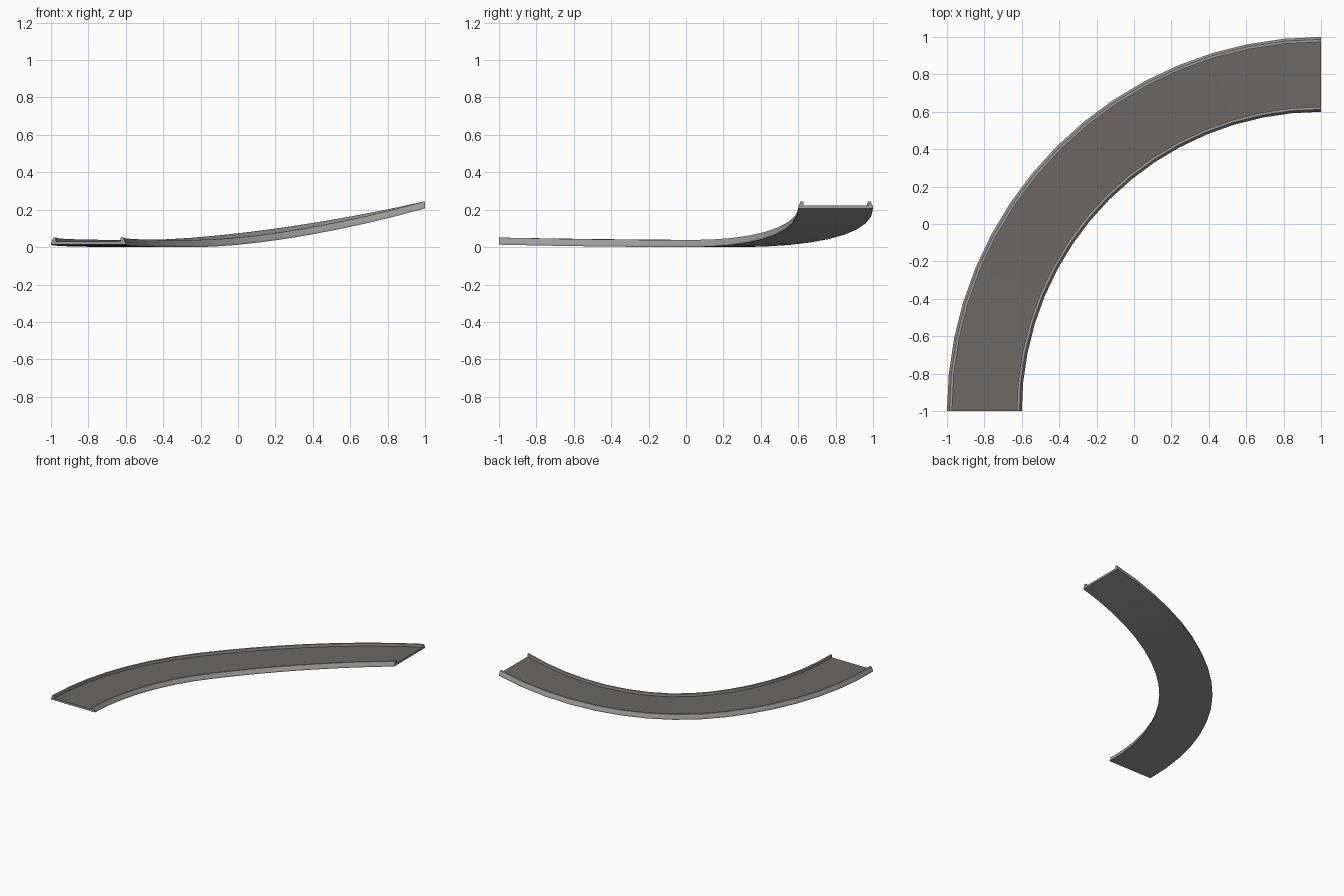
import bpy, bmesh, math

if "Cube" in bpy.data.objects:
    bpy.data.objects.remove(bpy.data.objects["Cube"])

def material(name, col):
    m = bpy.data.materials.new(name)
    m.diffuse_color = (*col, 1)
    m.use_nodes = True
    m.node_tree.nodes["Principled BSDF"].inputs["Base Color"].default_value = m.diffuse_color
    return m

GREY = material("rail grey", (0.33, 0.33, 0.32))
BROWN = material("road brown grey", (0.155, 0.137, 0.122))
SEGMENTS = 16

def height(deg):
    # shallow dip at the start, then a steepening climb
    dip = 0.013 * max(0, 1 - deg / 40) ** 2
    climb = 0.207 * (max(0, deg - 40) / 50) ** 1.9
    return dip + climb

def sweep(name, profile, mats, face_mat):
    """Sweep a closed (radius, z) profile round the quarter turn."""
    bm = bmesh.new()
    rings = []
    for i in range(SEGMENTS + 1):
        d = 90 * i / SEGMENTS
        a = math.radians(180 - d)
        rings.append([bm.verts.new((1 + r * math.cos(a), -1 + r * math.sin(a), z + height(d)))
                      for r, z in profile])
    n = len(profile)
    for p, q in zip(rings, rings[1:]):
        for k in range(n):
            j = (k + 1) % n
            f = bm.faces.new((p[k], p[j], q[j], q[k]))
            f.material_index = face_mat(k)
    bm.faces.new(rings[0])
    bm.faces.new(rings[-1])
    bmesh.ops.recalc_face_normals(bm, faces=bm.faces)
    me = bpy.data.meshes.new(name)
    bm.to_mesh(me)
    bm.free()
    for m in mats:
        me.materials.append(m)
    ob = bpy.data.objects.new(name, me)
    bpy.context.collection.objects.link(ob)

# U-shaped ramp: inner rail, floor, outer rail, underside
half = [(0.2, 0.0), (0.2, 0.008), (0.187, 0.038), (0.173, 0.038), (0.173, 0.016)]
profile = [(1.8 + r, z) for r, z in half] + [(1.8 - r, z) for r, z in reversed(half)]
sweep("curved_ramp", profile, [GREY, BROWN], lambda k: 1 if k == 4 else 0)
